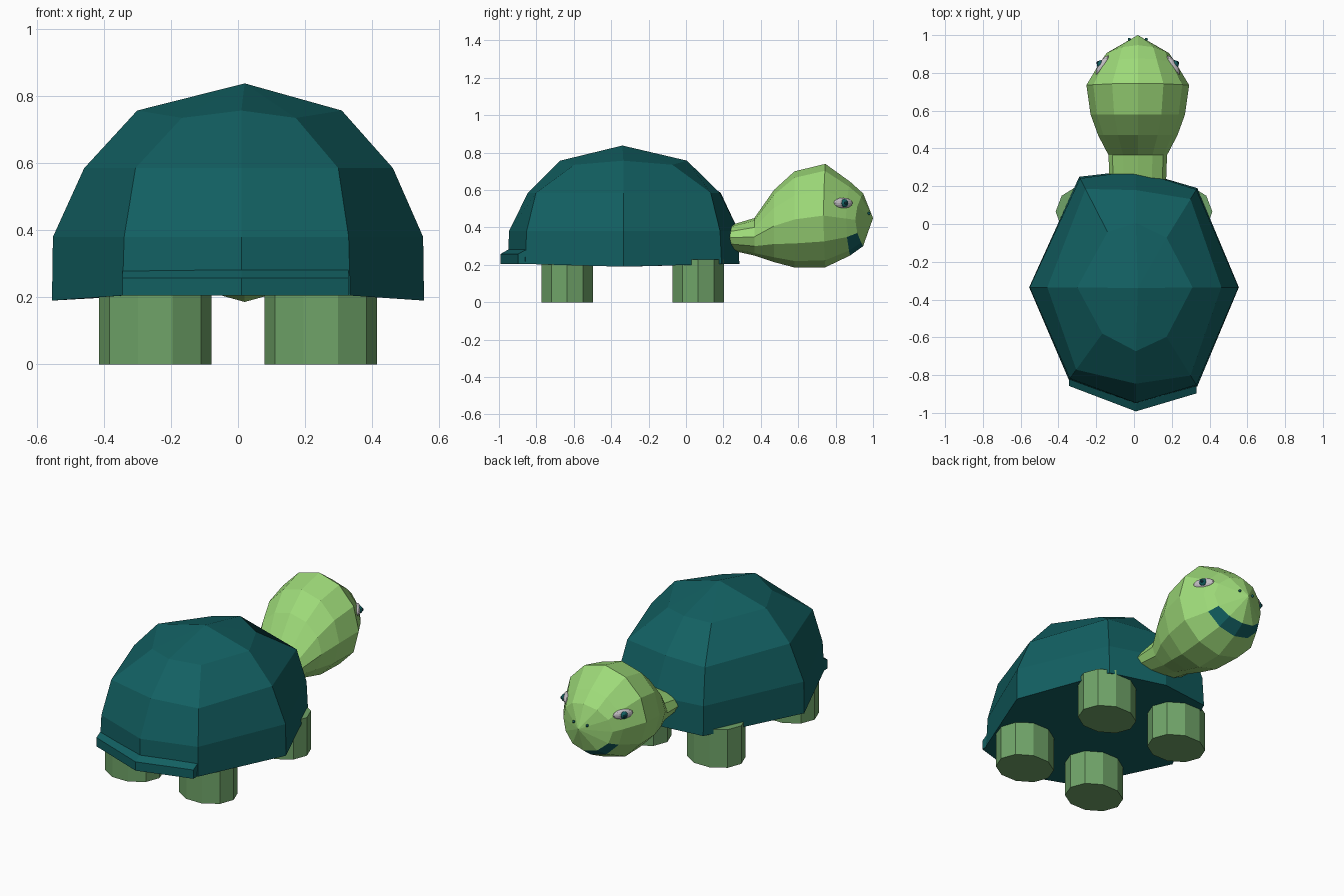
import bpy, bmesh, math
from mathutils import Matrix, Vector

if "Cube" in bpy.data.objects:
    bpy.data.objects.remove(bpy.data.objects["Cube"])


def material(name, rgb):
    m = bpy.data.materials.new(name)
    m.diffuse_color = (*rgb, 1)
    m.use_nodes = True
    m.node_tree.nodes["Principled BSDF"].inputs["Base Color"].default_value = m.diffuse_color
    return m


SHELL = material("teal", (0.006, 0.115, 0.12))
HEAD = material("light_green", (0.34, 0.70, 0.19))
LEG = material("leg_green", (0.16, 0.37, 0.14))
WHITE = material("eye_grey", (0.55, 0.52, 0.55))
DARK = material("dark", (0.004, 0.02, 0.03))


def make(name, bm, *mats):
    bmesh.ops.recalc_face_normals(bm, faces=bm.faces)
    me = bpy.data.meshes.new(name)
    bm.to_mesh(me)
    bm.free()
    for m in mats:
        me.materials.append(m)
    ob = bpy.data.objects.new(name, me)
    bpy.context.collection.objects.link(ob)
    return ob


def loft(bm, rings, tip=None):
    """Skin closed rings, cap the start, and close the end with a point or a cap."""
    loops = [[bm.verts.new(p) for p in r] for r in rings]
    n = len(loops[0])
    bands = []
    for a, b in zip(loops, loops[1:]):
        bands.append([bm.faces.new((a[i], a[(i + 1) % n], b[(i + 1) % n], b[i]))
                      for i in range(n)])
    bm.faces.new(loops[0])
    if tip:
        t = bm.verts.new(tip)
        for i in range(n):
            bm.faces.new((loops[-1][i], loops[-1][(i + 1) % n], t))
    else:
        bm.faces.new(loops[-1])
    return bands


# Shell: eight-sided faceted dome
outline = [(.555, -.335), (.335, .19), (.01, .285), (-.29, .25),
           (-.555, -.335), (-.345, -.825), (.01, -.95), (.335, -.86)]
cx, cy = .01, -.335
# height, scale on main axes, scale on diagonals, diagonal drop
levels = [(.19, 1, 1, -.015), (.38, .995, .985, 0), (.585, .83, .89, 0), (.757, .55, .50, .022)]
rings = []
for z, s_main, s_diag, drop in levels:
    ring = []
    for i, (x, y) in enumerate(outline):
        s = s_diag if i % 2 else s_main
        zz = z - drop * (i % 2)
        if z < .2 and i in (2, 6):
            zz = .205
        ring.append((cx + (x - cx) * s, cy + (y - cy) * s, zz))
    rings.append(ring)
bm = bmesh.new()
loft(bm, rings, (.02, -.34, .838))
make("shell", bm, SHELL)

# Tail rim: small flared lip along the back of the shell
bm = bmesh.new()
section = [(.04, .205), (-.042, .205), (-.042, .258), (0, .282), (.04, .282)]
loft(bm, [[(x, y + dy, z) for dy, z in section]
          for x, y in ((-.345, -.815), (.01, -.95), (.33, -.855))])
make("shell_back_rim", bm, SHELL)

# Legs: ten-sided oval posts
for row, y in (("back", -.635), ("front", .065)):
    for side, sx in (("left", -1), ("right", 1)):
        bm = bmesh.new()
        ring = [(sx * .247 + .168 * math.cos(k * math.pi / 5),
                 y + .144 * math.sin(k * math.pi / 5)) for k in range(10)]
        loft(bm, [[(px, py, z) for px, py in ring] for z in (0, .23)])
        make(f"{row}_{side}_leg", bm, LEG)

# Head and neck: twelve-sided rings along y (y, half width, top, bottom, forward bow)
HX, N = .02, 12
stations = [(.23, .15, .41, .28, 0), (.365, .155, .45, .25, 0), (.47, .21, .60, .215, 0),
            (.58, .25, .70, .186, 0), (.735, .272, .74, .187, .01),
            (.855, .20, .645, .25, .022), (.905, .165, .582, .30, .042)]
rings = []
for y, w, top, bot, bow in stations:
    ring = []
    for k in range(N):
        a = 2 * math.pi * k / N
        ring.append((HX + w * math.sin(a), y + bow * math.cos(a) ** 2,
                     (top + bot) / 2 + (top - bot) / 2 * math.cos(a)))
    rings.append(ring)
bm = bmesh.new()
bands = loft(bm, rings, (HX, 1.0, .45))
for k in range(4, 8):  # mouth opening under the snout
    bands[-1][k].material_index = 1
make("head", bm, HEAD, SHELL)


def blob(name, loc, size, turn, mat):
    bm = bmesh.new()
    bmesh.ops.create_uvsphere(bm, u_segments=12, v_segments=8, radius=1,
                              matrix=Matrix.Translation(loc) @ Matrix.Rotation(turn, 4, 'Z')
                              @ Matrix.Diagonal((*size, 1)))
    make(name, bm, mat)


# Eyes and nostrils, mirrored about the head centre
for side, s in (("left", -1), ("right", 1)):
    turn = s * math.radians(32)
    out = Vector((s * math.cos(math.radians(32)), math.sin(math.radians(32)), 0))
    c = Vector((HX + s * .187, .84, .53))
    blob(f"{side}_eye_white", c, (.02, .06, .029), turn, WHITE)
    blob(f"{side}_iris", c + out * .013, (.018, .022, .022), turn, SHELL)
    blob(f"{side}_pupil", c + out * .027, (.008, .01, .01), turn, DARK)
    blob(f"{side}_nostril", (HX + s * .045, .978, .475), (.008, .008, .008), 0, SHELL)
